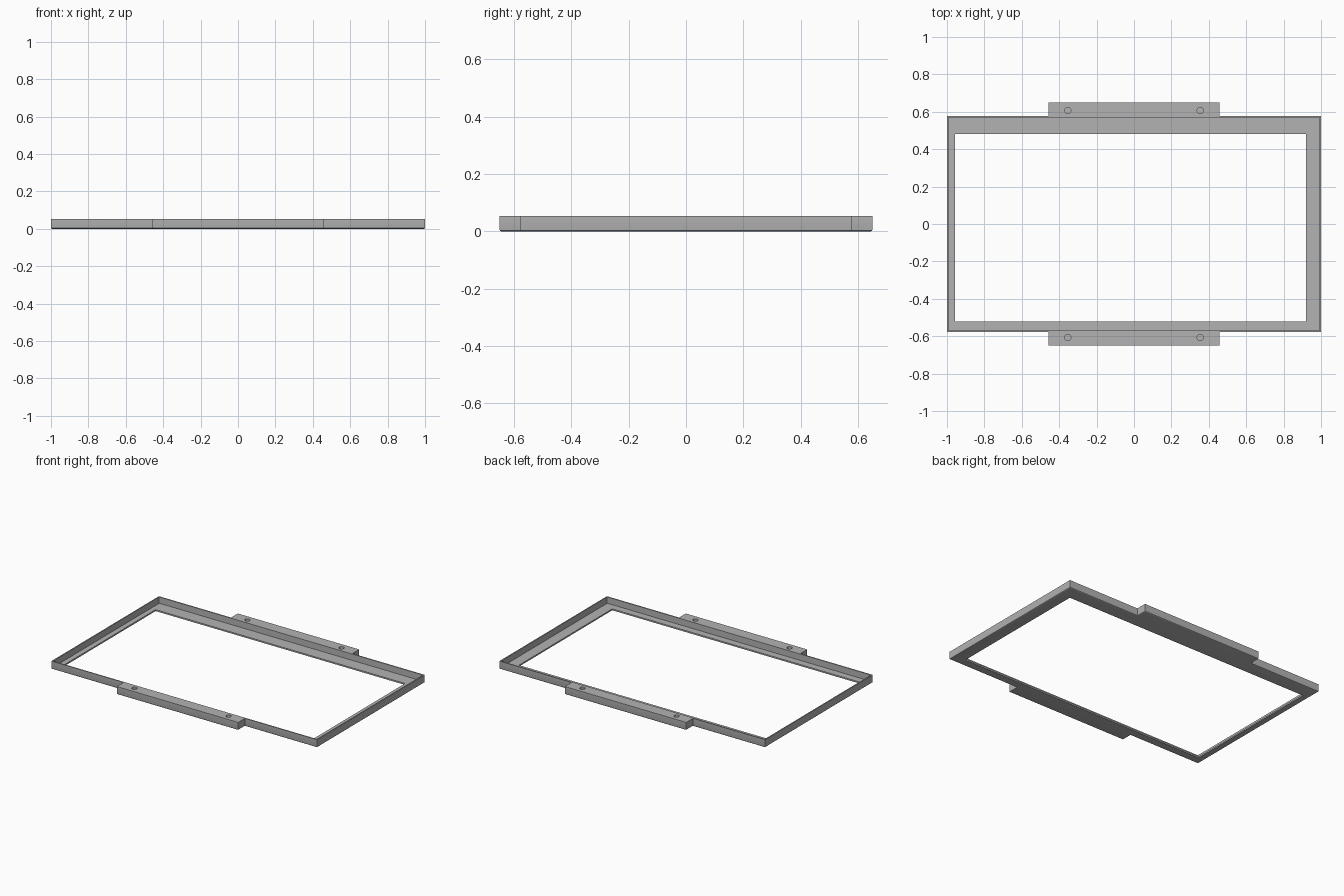
import bpy, bmesh
from mathutils import Matrix

if "Cube" in bpy.data.objects:
    bpy.data.objects.remove(bpy.data.objects["Cube"])

H = 0.053                 # overall height
LIP = 0.010               # thickness of the bottom lip
WALL = 0.008              # thickness of the upright rim
X, Y = 1.0, 0.578         # half size of the rectangular frame
TAB_X, TAB_Y = 0.457, 0.65  # half extents of the mounting tabs

grey = bpy.data.materials.new("mid grey")
grey.diffuse_color = (0.45, 0.45, 0.45, 1)
grey.use_nodes = True
grey.node_tree.nodes["Principled BSDF"].inputs["Base Color"].default_value = grey.diffuse_color


def make_object(name, bm):
    bmesh.ops.recalc_face_normals(bm, faces=bm.faces)
    mesh = bpy.data.meshes.new(name)
    bm.to_mesh(mesh)
    bm.free()
    mesh.materials.append(grey)
    obj = bpy.data.objects.new(name, mesh)
    bpy.context.collection.objects.link(obj)
    return obj


def prism(outline, z0, z1):
    bm = bmesh.new()
    face = bm.faces.new([bm.verts.new((x, y, z0)) for x, y in outline])
    top = bmesh.ops.extrude_face_region(bm, geom=[face])["geom"]
    verts = [g for g in top if isinstance(g, bmesh.types.BMVert)]
    bmesh.ops.translate(bm, verts=verts, vec=(0, 0, z1 - z0))
    return bm


def rect(x0, x1, y0, y1):
    return [(x0, y0), (x1, y0), (x1, y1), (x0, y1)]


def cut(target, cutter):
    mod = target.modifiers.new(cutter.name, 'BOOLEAN')
    mod.operation = 'DIFFERENCE'
    mod.solver = 'EXACT'
    mod.object = cutter
    cutter.hide_render = True
    cutter.hide_set(True)


# Frame with its two mounting tabs, softened along the bottom edge
front = [(-X, -Y), (-TAB_X, -Y), (-TAB_X, -TAB_Y),
         (TAB_X, -TAB_Y), (TAB_X, -Y), (X, -Y)]
bm = prism(front + [(-x, -y) for x, y in front], 0, H)
low = [e for e in bm.edges if all(v.co.z < 1e-5 for v in e.verts)]
bmesh.ops.bevel(bm, geom=low, offset=0.006, segments=3, profile=0.5,
                affect='EDGES')
frame = make_object("frame", bm)

# Shallow tray inside the rim, and the off-centre window through the lip
cut(frame, make_object("tray_cutter", prism(
    rect(-X + WALL, X - WALL, -Y + WALL, Y - WALL), LIP, H + 0.05)))
cut(frame, make_object("window_cutter", prism(
    rect(-0.957, 0.92, -0.521, 0.481), -0.05, H + 0.02)))

# Blind screw holes in the tabs
bm = bmesh.new()
for sx in (-1, 1):
    for sy in (-1, 1):
        bmesh.ops.create_cone(
            bm, cap_ends=True, segments=24, radius1=0.017, radius2=0.017,
            depth=0.08,
            matrix=Matrix.Translation((sx * 0.354, sy * 0.607, LIP + 0.04)))
cut(frame, make_object("hole_cutter", bm))

# Smooth only the rounded parts
bpy.ops.object.select_all(action='DESELECT')
frame.select_set(True)
bpy.context.view_layer.objects.active = frame
for mod in [m.name for m in frame.modifiers]:
    bpy.ops.object.modifier_apply(modifier=mod)
bpy.ops.object.shade_smooth_by_angle()
